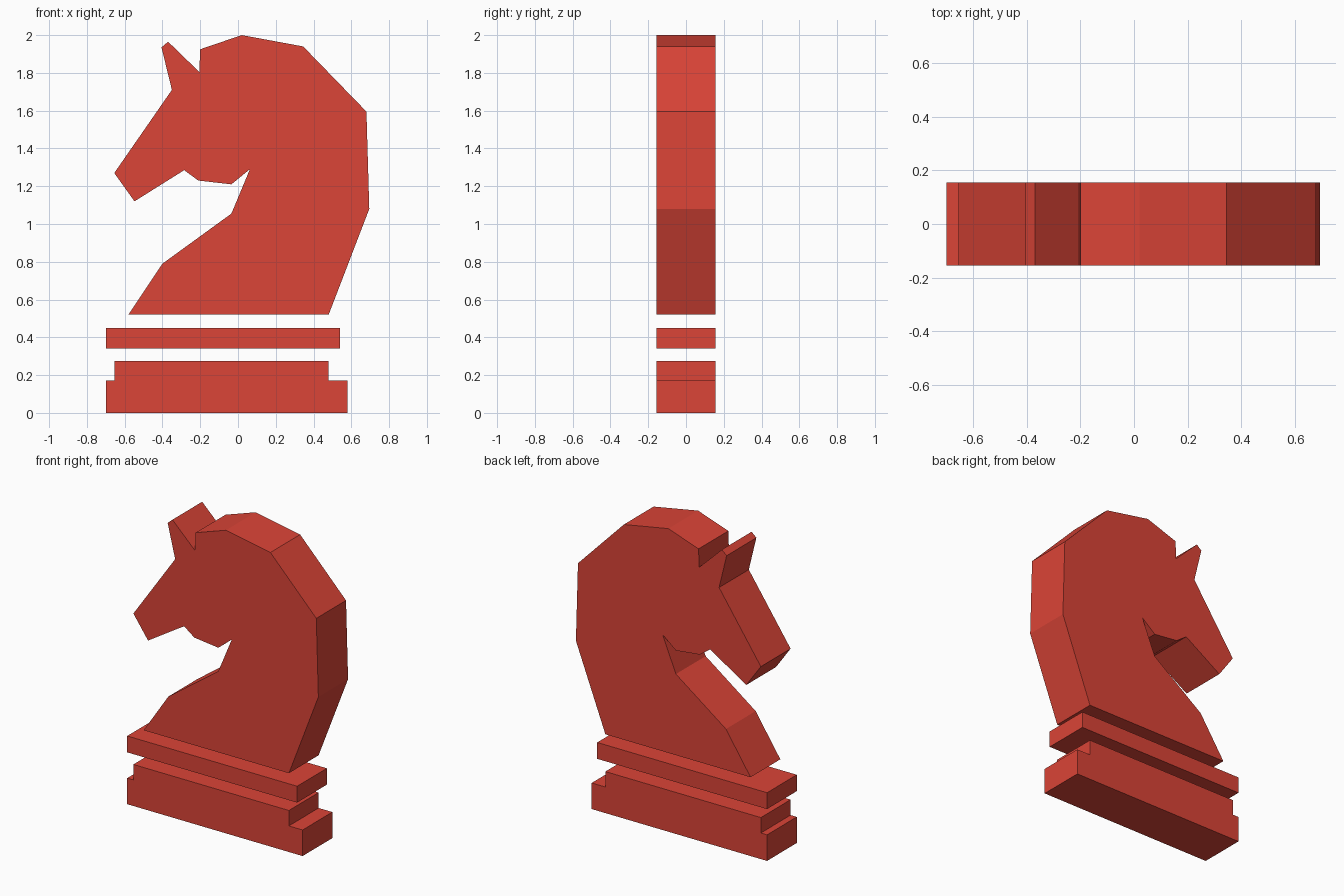
import bpy, bmesh
from mathutils import Vector

if "Cube" in bpy.data.objects:
    bpy.data.objects.remove(bpy.data.objects["Cube"])

HALF = 0.155  # half thickness along y

red = bpy.data.materials.new("red")
red.diffuse_color = (0.708, 0.058, 0.038, 1)
red.use_nodes = True
red.node_tree.nodes["Principled BSDF"].inputs["Base Color"].default_value = red.diffuse_color


def slab(name, outline):
    """Extrude an x-z outline through the full thickness."""
    bm = bmesh.new()
    face = bm.faces.new([bm.verts.new((x, -HALF, z)) for x, z in outline])
    ext = bmesh.ops.extrude_face_region(bm, geom=[face], use_keep_orig=True)
    moved = [g for g in ext["geom"] if isinstance(g, bmesh.types.BMVert)]
    bmesh.ops.translate(bm, vec=Vector((0, 2 * HALF, 0)), verts=moved)
    bmesh.ops.recalc_face_normals(bm, faces=bm.faces[:])
    mesh = bpy.data.meshes.new(name)
    bm.to_mesh(mesh)
    bm.free()
    mesh.materials.append(red)
    obj = bpy.data.objects.new(name, mesh)
    bpy.context.collection.objects.link(obj)
    return obj


# horse head and neck: back of neck, crown, ear, muzzle, jaw, chest
slab("horse_head", [
    (-0.58, 0.52), (0.48, 0.52), (0.695, 1.08), (0.68, 1.595),
    (0.345, 1.94), (0.02, 2.0), (-0.20, 1.925), (-0.205, 1.805),
    (-0.37, 1.965), (-0.405, 1.935), (-0.35, 1.71),
    (-0.655, 1.27), (-0.548, 1.12), (-0.285, 1.285), (-0.21, 1.23),
    (-0.035, 1.21), (0.063, 1.29), (-0.035, 1.055), (-0.40, 0.79),
])

# floating collar bar
slab("collar", [(-0.70, 0.342), (0.54, 0.342), (0.54, 0.45), (-0.70, 0.45)])

# stepped foot
slab("foot", [
    (-0.70, 0), (0.58, 0), (0.58, 0.172), (0.48, 0.172),
    (0.48, 0.274), (-0.655, 0.274), (-0.655, 0.172), (-0.70, 0.172),
])
